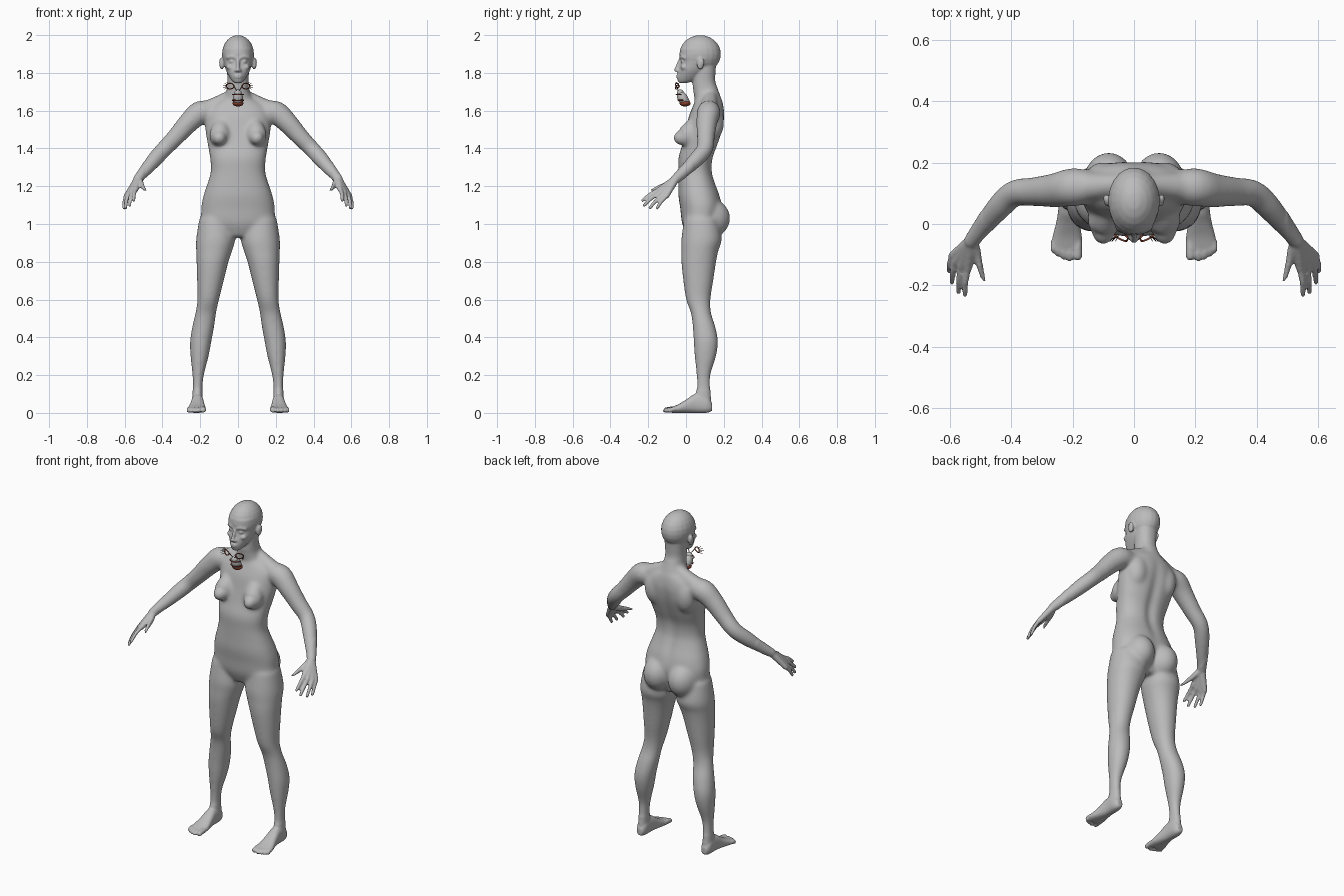
import bpy, bmesh, math
from mathutils import Vector, Matrix

UNIT = 0.01          # all part sizes below are in hundredths
BOTH = (1, -1)       # left and right copies
MIDDLE = (1,)

default_cube = bpy.data.objects.get("Cube")
if default_cube:
    bpy.data.objects.remove(default_cube, do_unlink=True)


def material(name, colour):
    mat = bpy.data.materials.new(name)
    mat.use_nodes = True
    rgba = (*colour, 1)
    mat.diffuse_color = rgba
    mat.node_tree.nodes["Principled BSDF"].inputs["Base Color"].default_value = rgba
    return mat


def spline(keys, steps=4):
    """Smooth interpolation through rows of numbers."""
    rows = [Vector(k) for k in keys]
    rows = [rows[0]] + rows + [rows[-1]]
    out = []
    for a, b, c, d in zip(rows, rows[1:], rows[2:], rows[3:]):
        for i in range(steps):
            t = i / steps
            out.append(b + (c - a) * t / 2 + (a * 2 - b * 5 + c * 4 - d) * t * t / 2
                       + (b * 3 - a - c * 3 + d) * t ** 3 / 2)
    return out + [rows[-1]]


def skin(bm, rings):
    """Bridge rings of points and close both ends."""
    loops = [[bm.verts.new(Vector(p) * UNIT) for p in ring] for ring in rings]
    count = len(loops[0])
    for low, high in zip(loops, loops[1:]):
        for i in range(count):
            j = (i + 1) % count
            bm.faces.new((low[i], low[j], high[j], high[i]))
    bm.faces.new(loops[0])
    bm.faces.new(loops[-1])


def loft(bm, keys, sides=BOTH, along="z", power=2.0, count=28):
    """Rows: position, then the two extents of each cross direction."""
    for side in sides:
        rings = []
        for t, a, b, c, d in spline(keys):
            ring = []
            for i in range(count):
                angle = math.tau * i / count
                u, v = (math.copysign(abs(f) ** (2 / power), f)
                        for f in (math.cos(angle), math.sin(angle)))
                p = (a + b) / 2 + (b - a) / 2 * u
                q = (c + d) / 2 + (d - c) / 2 * v
                ring.append((p * side, q, t) if along == "z" else (p * side, t, q))
            rings.append(ring)
        skin(bm, rings)


def blob(bm, centre, radii, sides=BOTH):
    for side in sides:
        place = Matrix.Translation(Vector((centre[0] * side, *centre[1:])) * UNIT)
        size = Matrix.Diagonal((*(Vector(radii) * UNIT), 1))
        bmesh.ops.create_uvsphere(bm, u_segments=20, v_segments=12, radius=1,
                                  matrix=place @ size)


def tube(bm, keys, sides=BOTH, count=16):
    """Rounded limb through rows of x, y, z, radius."""
    for side in sides:
        path = spline([(k[0] * side, *k[1:]) for k in keys])
        rings = []
        for i, row in enumerate(path):
            ahead = path[min(i + 1, len(path) - 1)].xyz - path[max(i - 1, 0)].xyz
            turn = ahead.to_track_quat("Z", "Y")
            rings.append([row.xyz + turn @ Vector((math.cos(math.tau * k / count),
                                                   math.sin(math.tau * k / count), 0)) * row.w
                          for k in range(count)])
        skin(bm, rings)
        for end in (path[0], path[-1]):
            blob(bm, end.xyz, (end.w,) * 3, MIDDLE)


def finish(bm, name, mat):
    bmesh.ops.recalc_face_normals(bm, faces=bm.faces)
    mesh = bpy.data.meshes.new(name)
    bm.to_mesh(mesh)
    bm.free()
    mesh.materials.append(mat)
    mesh.shade_smooth()
    obj = bpy.data.objects.new(name, mesh)
    bpy.context.collection.objects.link(obj)
    return obj


grey = material("matte grey", (0.5, 0.5, 0.5))
rust = material("rust red", (0.25, 0.05, 0.025))
brown = material("dark brown", (0.04, 0.02, 0.015))

body = bmesh.new()

# Torso: height, half width, front, back
torso = [(93, 6, 1, 15), (100, 18, -2, 17), (108, 19.5, -3, 19), (115, 18.3, -4, 18),
         (122, 16, -4, 15.5), (128, 14.4, -4, 14), (135, 14.8, -4, 14.5),
         (142, 16, -2, 17), (150, 17.3, 0, 19.5), (157, 17, 1.5, 20.5),
         (162, 15, 3.5, 20), (166, 9, 5, 19)]
loft(body, [(z, -w, w, f, b) for z, w, f, b in torso], MIDDLE, power=2.3, count=40)
tube(body, [(8.5, 5, 154, 3.5), (9.3, 2.5, 150, 5), (9.8, 0, 146.3, 5.6), (10, -3, 145.6, 3.8)])
blob(body, (8.2, 12.5, 103), (8.8, 11, 10.5))
tube(body, [(4, 13, 167.5, 3.5), (16, 12, 160.5, 5)])
blob(body, (10, 14, 154), (6.5, 6.3, 10))

# Legs: height, inner, outer, front, back
loft(body, [(103, 3, 20.5, -1, 17), (92, 1.5, 22.2, -2.5, 19), (86, 3, 22.2, -2.5, 17.2),
            (80, 5, 22, -2.5, 16), (70, 7.5, 21.7, -1.5, 14.5), (60, 10, 21.5, 0, 13),
            (53, 11.5, 22.6, 2.5, 13.3), (46, 12.5, 24.2, 3.5, 15.5), (38, 14, 25.4, 4, 17),
            (30, 15.5, 25.2, 4.5, 16), (20, 18, 24.2, 5.5, 13), (12, 18.8, 24, 5.5, 13),
            (5, 18.5, 24.5, 3, 13.5)], power=2.1)

# Feet: depth, inner, outer, sole, instep
loft(body, [(13.8, 19.8, 23.2, 1, 5), (11, 18.5, 24.5, 0, 9), (5, 18.2, 24.7, 0, 10),
            (0, 17.6, 25.5, 0, 7), (-4, 17, 26.6, 0, 4.6), (-8, 17, 27, 0, 3)],
     along="y", power=2.4)
for x, tip, r in ((18.4, -10.5, 1.5), (21, -11.2, 1.1), (23, -10.6, 1.1),
                  (24.8, -9.7, 1), (26.3, -8.5, 1)):
    tube(body, [(x, -6, 2, r), (x, tip / 2 - 4, 1.8, r), (x, tip, r, r)], count=12)

# Arms
tube(body, [(14, 12, 159, 5.5), (20, 12, 159, 6.3), (26, 11, 153.8, 5.6), (33, 10.5, 146, 4.8),
            (39, 10, 139.8, 4.4), (44, 5.5, 134.3, 4.2), (49, -0.5, 128.3, 3.3),
            (53, -5.5, 123.8, 2.5)], count=24)

# Hands: each finger is knuckle then tip
wrist = (53, -5.5, 123.8)
fingers = [((54.2, -14.5, 118), (55.2, -23, 112.5)), ((56.3, -14, 116.5), (57.3, -22.2, 109.8)),
           ((58.2, -12.5, 115.2), (59.4, -19, 108.6)), ((59.2, -10.3, 114.8), (60.3, -15.3, 108.5))]
for knuckle, tip in fingers:
    bend = (Vector(knuckle) + Vector(tip)) / 2 + Vector((0.3, 0, 0.6))
    tube(body, [(*wrist, 2.1), (*knuckle, 1.4)])
    tube(body, [(*knuckle, 1.2), (*bend, 1.05), (*tip, 0.9)], count=12)
tube(body, [(*wrist, 2), (51.2, -10, 121, 1.6), (50, -14, 119.5, 1.3), (48.8, -18.6, 117.8, 1)])

# Neck and head
neck = [(164, 9, 5, 19.5), (170, 6.2, 3.8, 17.5), (175, 5.6, 3.5, 15.6),
        (180, 5.8, 3.5, 15.6), (185, 6, 4, 16)]
face = [(174.6, 1.8, -3.6, 0), (176, 3.3, -4.4, 5), (179, 5.2, -4.3, 9), (182, 6.6, -3.8, 12),
        (186, 7.6, -2.8, 15), (189, 8.1, -3.4, 16.5), (193, 8, -3, 17.5)]
for part in (neck, face):
    loft(body, [(z, -w, w, f, b) for z, w, f, b in part], MIDDLE, power=2.2)
blob(body, (0, 7.5, 190), (8.5, 11, 10), MIDDLE)

# Face features and ears
tube(body, [(0, -3, 187, 0.9), (0, -4.6, 183.5, 0.9), (0, -5.4, 181.5, 1)], MIDDLE)
blob(body, (1.1, -4.3, 181.1), (0.9, 1.1, 0.8))
tube(body, [(1.2, -2.8, 188, 0.8), (3.4, -2.4, 188.6, 0.8), (5.6, -0.9, 188, 0.8)])
blob(body, (3.2, -1.5, 186), (1.5, 1.5, 1.1))
blob(body, (4.2, -0.9, 183), (2, 2, 1.6))
for z in (178.8, 177.7):
    blob(body, (0, -4, z), (2.3, 1.2, 0.55), MIDDLE)
blob(body, (8.6, 7.6, 184.8), (1.3, 1.9, 3.2))
blob(body, (9.3, 8.3, 185.6), (0.7, 1.6, 2.2))

# Fuse the parts into one skin
figure = finish(body, "body", grey)
fuse = figure.modifiers.new("fuse", "REMESH")
fuse.mode = "VOXEL"
fuse.voxel_size = 0.0055
graph = bpy.context.evaluated_depsgraph_get()
fused = bpy.data.meshes.new_from_object(figure.evaluated_get(graph))
figure.modifiers.clear()
figure.data = fused

# Spine groove, then soften: strongly on the trunk and limbs, lightly elsewhere
bm = bmesh.new()
bm.from_mesh(fused)
for v in bm.verts:
    if 1.08 < v.co.z < 1.64 and v.co.y > 0.1:
        fade = math.sin(math.pi * (v.co.z - 1.08) / 0.56)
        v.co.y -= 0.016 * fade * math.exp(-(v.co.x / 0.025) ** 2)
trunk = [v for v in bm.verts if 0.12 < v.co.z < 1.72 and abs(v.co.x) < 0.5]
for verts, rounds in ((trunk, 28), (list(bm.verts), 3)):
    for _ in range(rounds):
        bmesh.ops.smooth_vert(bm, verts=verts, factor=0.5,
                              use_axis_x=True, use_axis_y=True, use_axis_z=True)
bm.to_mesh(fused)
bm.free()
fused.materials.clear()
fused.materials.append(grey)
fused.shade_smooth()

# Small ornament hanging in front of the throat
pouch = bmesh.new()
tube(pouch, [(0, -3, 169.3, 1.9), (0, -2, 167, 2.7), (0, -0.6, 164.8, 2.5)], MIDDLE)
finish(pouch, "ornament_pouch", grey)

rim = bmesh.new()
blob(rim, (0, -0.5, 163.9), (2.9, 2.9, 1.7), MIDDLE)
for z in (165.5, 168.5):
    arch = [(3 * math.cos(a), -1.6 - 2.6 * math.sin(a) - (z - 165.5) / 3, z, 0.3)
            for a in (math.pi * i / 6 for i in range(7))]
    tube(rim, arch, MIDDLE, count=8)
finish(rim, "ornament_rim", rust)

rings = bmesh.new()
spikes = bmesh.new()
for side in BOTH:
    hoop = [(side * (4.2 + 2 * math.cos(a)), -4.4 + 0.9 * math.cos(a) - 0.7 * abs(math.sin(a)),
             173 + 1.5 * math.sin(a), 0.3) for a in (math.tau * i / 12 for i in range(13))]
    tube(rings, hoop, MIDDLE, count=8)
    for i in range(5):
        a = math.radians(-40 + 25 * i)
        start = Vector((side * (4.2 + 2 * math.cos(a)), -4, 173 + 1.5 * math.sin(a)))
        reach = Vector((side * 1.7 * math.cos(a), -1.6, 1.1 * math.sin(a)))
        tube(spikes, [(*start, 0.2), (*(start + reach), 0.08)], MIDDLE, count=6)
tube(spikes, [(2.2, -5, 173, 0.25), (0.8, -4.2, 170.8, 0.2)], count=6)
finish(rings, "ornament_rings", rust)
finish(spikes, "ornament_spikes", brown)
